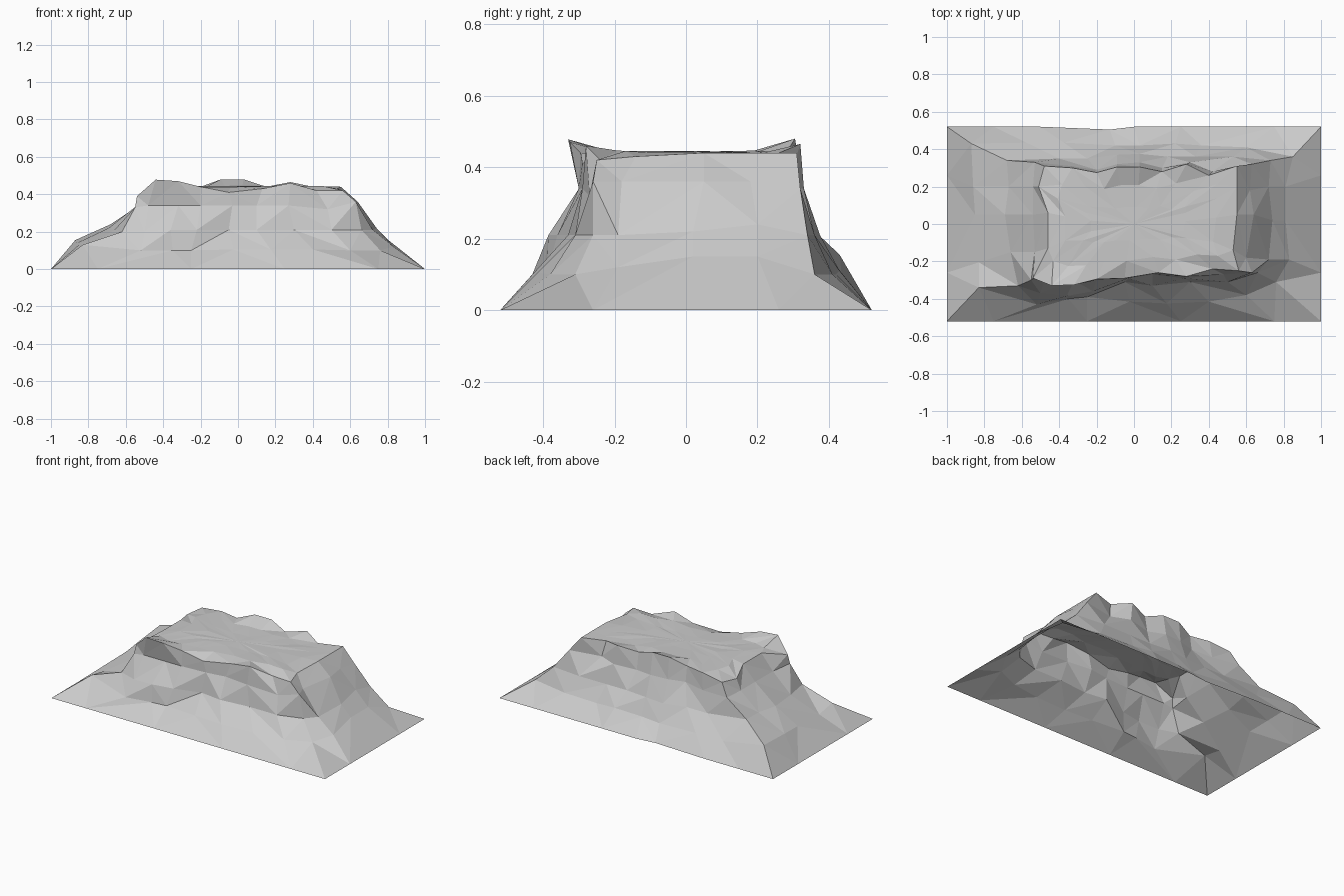
import bpy, bmesh, random

random.seed(4)
N = 24  # points per contour, counter-clockwise from the front-left corner

# upper lip of the cliff (x, y, z)
RIM = [(-.54, -.29, .39), (-.44, -.33, .478), (-.32, -.325, .47), (-.20, -.295, .44),
       (-.05, -.29, .41), (.13, -.26, .43), (.28, -.28, .46), (.42, -.24, .42),
       (.56, -.25, .42), (.53, -.14, .43), (.55, .05, .44), (.55, .20, .44),
       (.55, .31, .44), (.40, .26, .44), (.28, .32, .465), (.15, .28, .44),
       (.03, .305, .48), (-.09, .305, .48), (-.20, .275, .44), (-.33, .30, .44),
       (-.48, .31, .42), (-.51, .20, .41), (-.46, .06, .44), (-.46, -.13, .44)]
# foot of the cliff
FOOT = [(-.55, -.30, .33), (-.48, -.30, .34), (-.32, -.30, .34), (-.20, -.30, .34),
        (-.03, -.29, .34), (.10, -.27, .34), (.27, -.29, .34), (.48, -.27, .32),
        (.63, -.26, .36), (.60, -.18, .36), (.64, .05, .36), (.62, .18, .36),
        (.63, .32, .34), (.42, .28, .34), (.30, .33, .34), (.15, .30, .33),
        (.03, .33, .34), (-.09, .32, .34), (-.20, .29, .34), (-.34, .31, .33),
        (-.53, .33, .34), (-.54, .20, .34), (-.54, .05, .34), (-.53, -.15, .33)]
# upper break line of the scree slope
SLOPE = [(-.62, -.33, .20), (-.50, -.37, .20), (-.36, -.385, .21), (-.22, -.36, .21),
         (-.05, -.31, .21), (.10, -.33, .21), (.30, -.31, .21), (.50, -.31, .21),
         (.66, -.26, .21), (.72, -.19, .21), (.74, .02, .22), (.72, .20, .24),
         (.73, .34, .21), (.53, .36, .21), (.33, .36, .21), (.18, .36, .21),
         (.03, .375, .21), (-.09, .37, .20), (-.25, .35, .21), (-.40, .35, .21),
         (-.68, .34, .24), (-.67, .20, .23), (-.69, .05, .22), (-.66, -.15, .21)]
# lower break line, where it is not simply halfway down to the ground
LOW = {0: (-.83, -.34, .13), 1: (-.52, -.43, .10), 2: (-.35, -.40, .10),
       3: (-.25, -.39, .10), 7: (.60, -.38, .10), 8: (.76, -.31, .10),
       9: (.83, -.19, .12), 10: (.81, .02, .15), 11: (.81, .20, .15),
       12: (.85, .36, .10), 13: (.60, .41, .10), 14: (.36, .42, .10),
       15: (.22, .43, .11), 16: (.03, .42, .10), 17: (-.10, .42, .09),
       20: (-.87, .43, .155), 21: (-.86, .20, .14), 22: (-.85, .05, .13)}


def base_point(i):
    """Rectangular ground outline with a small notch at the back."""
    if i <= 8:
        return (-1 + i / 4, -.52, 0)
    if i < 12:
        return (1, -.52 + (i - 8) * .26, 0)
    if i == 17:
        return (-.13, .505, 0)
    if i <= 20:
        return (1 - (i - 12) / 4, .52, 0)
    return (-1, .52 - (i - 20) * .26, 0)


def low_point(i):
    """Lower slope: given point, or the middle between slope and ground."""
    return LOW.get(i) or tuple((a + b) / 2 for a, b in zip(SLOPE[i], base_point(i)))


def inset(scale_x, scale_y, jitter):
    """Contour on the plateau, shrunk from the rim."""
    return [(x * scale_x, y * scale_y, .443 + random.uniform(-jitter, jitter))
            for x, y, z in RIM]


# stack the contours from the ground to the plateau and join them
contours = [[base_point(i) for i in range(N)], [low_point(i) for i in range(N)],
            SLOPE, FOOT, RIM, inset(.8, .68, .004), inset(.5, .3, .002)]
bm = bmesh.new()
rings = [[bm.verts.new(p) for p in c] for c in contours]
for low, high in zip(rings, rings[1:]):
    for i in range(N):
        j = (i + 1) % N
        if i % 2:
            bm.faces.new((low[i], low[j], high[j]))
            bm.faces.new((low[i], high[j], high[i]))
        else:
            bm.faces.new((low[i], low[j], high[i]))
            bm.faces.new((low[j], high[j], high[i]))
# plateau centre; the underside stays open
top = rings[-1]
centre = bm.verts.new((0, 0, .443))
for i in range(N):
    bm.faces.new((top[i], top[(i + 1) % N], centre))

mesh = bpy.data.meshes.new("rocky_plateau")
bm.to_mesh(mesh)
bm.free()
bpy.context.collection.objects.link(bpy.data.objects.new("rocky_plateau", mesh))
